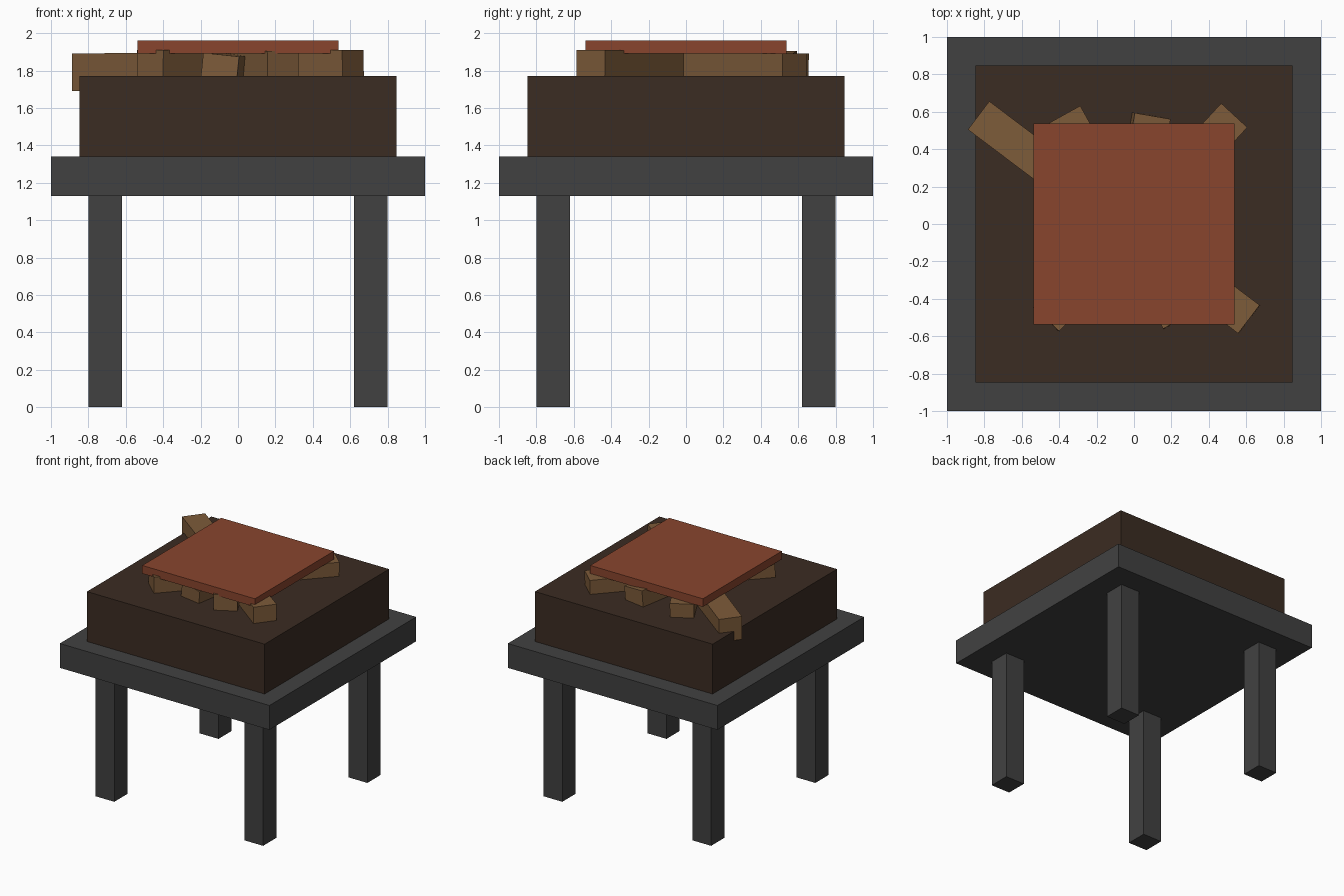
import bpy
from math import atan2, hypot, radians
from mathutils import Euler, Vector

cube = bpy.data.objects.get("Cube")
if cube:
    bpy.data.objects.remove(cube, do_unlink=True)


def material(name, color):
    mat = bpy.data.materials.new(name)
    mat.use_nodes = True
    mat.diffuse_color = (*color, 1)
    mat.node_tree.nodes["Principled BSDF"].inputs["Base Color"].default_value = (*color, 1)
    return mat


iron = material("dark_iron", (0.053, 0.053, 0.053))
char = material("dark_brown", (0.044, 0.025, 0.016))
wood = material("log_brown", (0.205, 0.105, 0.042))
rust = material("ember_red", (0.25, 0.06, 0.027))


def box(name, center, size, mat, rotation=(0, 0, 0)):
    bpy.ops.mesh.primitive_cube_add(size=1, location=center, rotation=rotation)
    obj = bpy.context.object
    obj.name = name
    obj.scale = size
    bpy.ops.object.transform_apply(location=False, rotation=False, scale=True)
    obj.data.materials.append(mat)
    return obj


def log(name, start, end, width, roll=0):
    """Square log whose top centreline runs from start to end."""
    a, b = Vector(start), Vector(end)
    d = b - a
    pitch = -atan2(d.z, hypot(d.x, d.y))
    rot = Euler((radians(roll), pitch, atan2(d.y, d.x)))
    center = (a + b) / 2 - Vector((0, 0, 0.1))
    return box(name, center, (d.length, width, 0.2), wood, rot)


# Stand: four legs under a square top
for side, x in (("right", -0.71), ("left", 0.71)):
    for end, y in (("front", -0.71), ("back", 0.71)):
        box(f"{end}_{side}_leg", (x, y, 0.575), (0.18, 0.18, 1.15), iron)
box("stand_top", (0, 0, 1.235), (2, 2, 0.21), iron)

# Fire bed
box("fire_bed", (0, 0, 1.555), (1.695, 1.695, 0.43), char)

# Crossed logs, partly sunk into the bed
log("long_log", (-0.83, 0.58, 1.89), (0.615, -0.51, 1.91), 0.19)
log("diagonal_log", (-0.47, -0.51, 1.91), (0.535, 0.58, 1.89), 0.19)
log("steep_log", (0.24, -0.515, 1.905), (-0.37, 0.585, 1.89), 0.19)
log("short_log", (-0.1, -0.51, 1.885), (0.09, 0.58, 1.895), 0.195, 6)

# Hot plate on the logs
box("hot_plate", (0, 0, 1.925), (1.075, 1.075, 0.07), rust)
